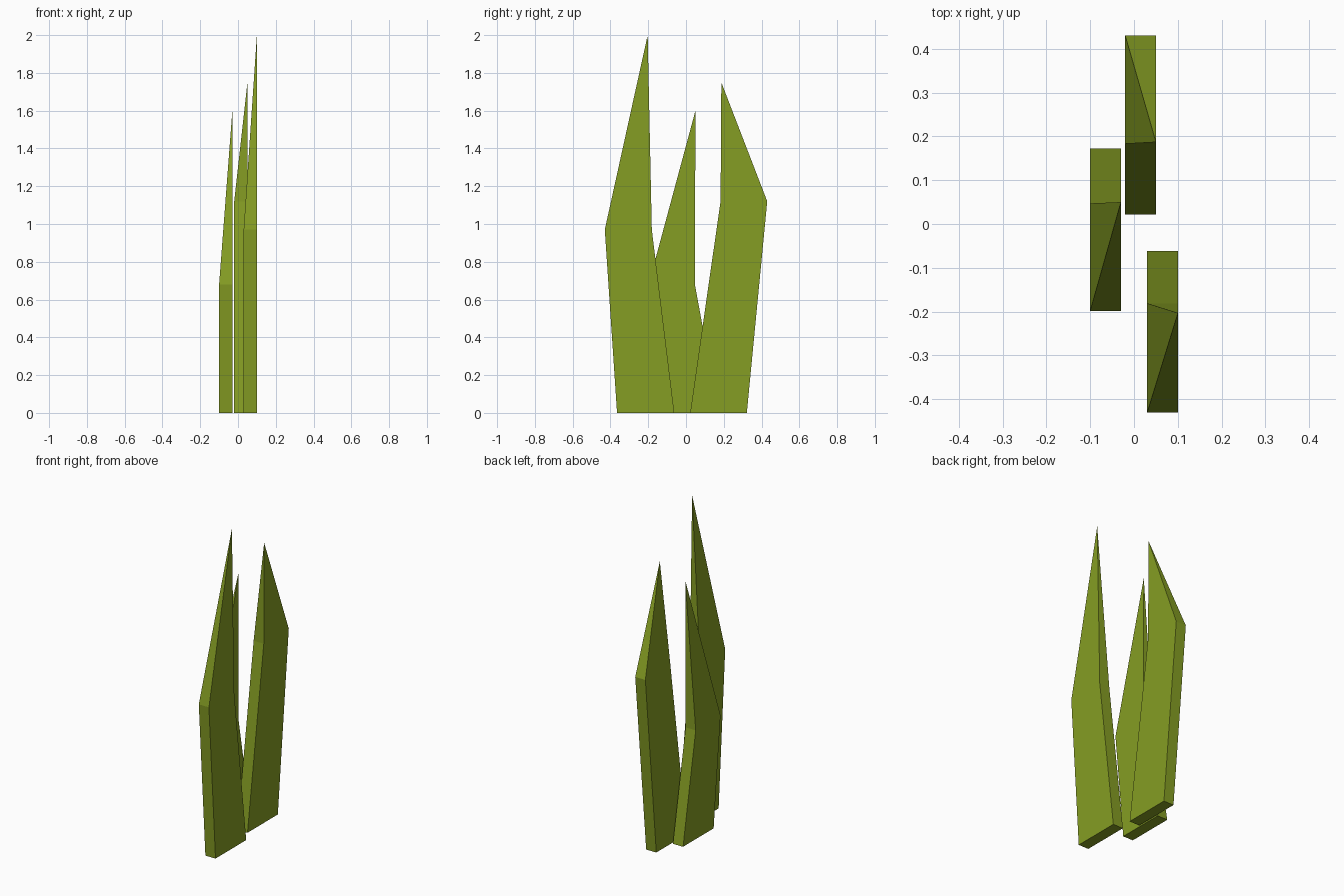
import bpy
import bmesh

cube = bpy.data.objects.get("Cube")
if cube:
    bpy.data.objects.remove(cube, do_unlink=True)

# Leaf colour
green = bpy.data.materials.new("leaf_green")
green.use_nodes = True
colour = (0.235, 0.337, 0.017, 1)
green.diffuse_color = colour
bsdf = green.node_tree.nodes["Principled BSDF"]
bsdf.inputs["Base Color"].default_value = colour
bsdf.inputs["Roughness"].default_value = 0.9


def blade(name, x, base, mid, mid_z, tip_y, tip_z, thick=0.07):
    """Flat leaf: a sheared box rising to a point above its +x side."""
    bm = bmesh.new()

    def ring(ys, z):
        corners = [(x, ys[0]), (x + thick, ys[0]), (x + thick, ys[1]), (x, ys[1])]
        return [bm.verts.new((cx, cy, z)) for cx, cy in corners]

    low, high = ring(base, 0), ring(mid, mid_z)
    tip = bm.verts.new((x + thick, tip_y, tip_z))
    bm.faces.new(low[::-1])
    for i in range(4):
        j = (i + 1) % 4
        bm.faces.new((low[i], low[j], high[j], high[i]))
        bm.faces.new((high[i], high[j], tip))
    bmesh.ops.recalc_face_normals(bm, faces=bm.faces)
    mesh = bpy.data.meshes.new(name)
    bm.to_mesh(mesh)
    bm.free()
    mesh.materials.append(green)
    bpy.context.collection.objects.link(bpy.data.objects.new(name, mesh))


# Three leaves, staggered in depth
blade("front_leaf", 0.03, (-0.365, -0.062), (-0.43, -0.181), 0.97, -0.203, 2.0)
blade("middle_leaf", -0.10, (-0.13, 0.172), (-0.198, 0.047), 0.68, 0.05, 1.6)
blade("back_leaf", -0.02, (0.022, 0.322), (0.183, 0.43), 1.12, 0.187, 1.75)
